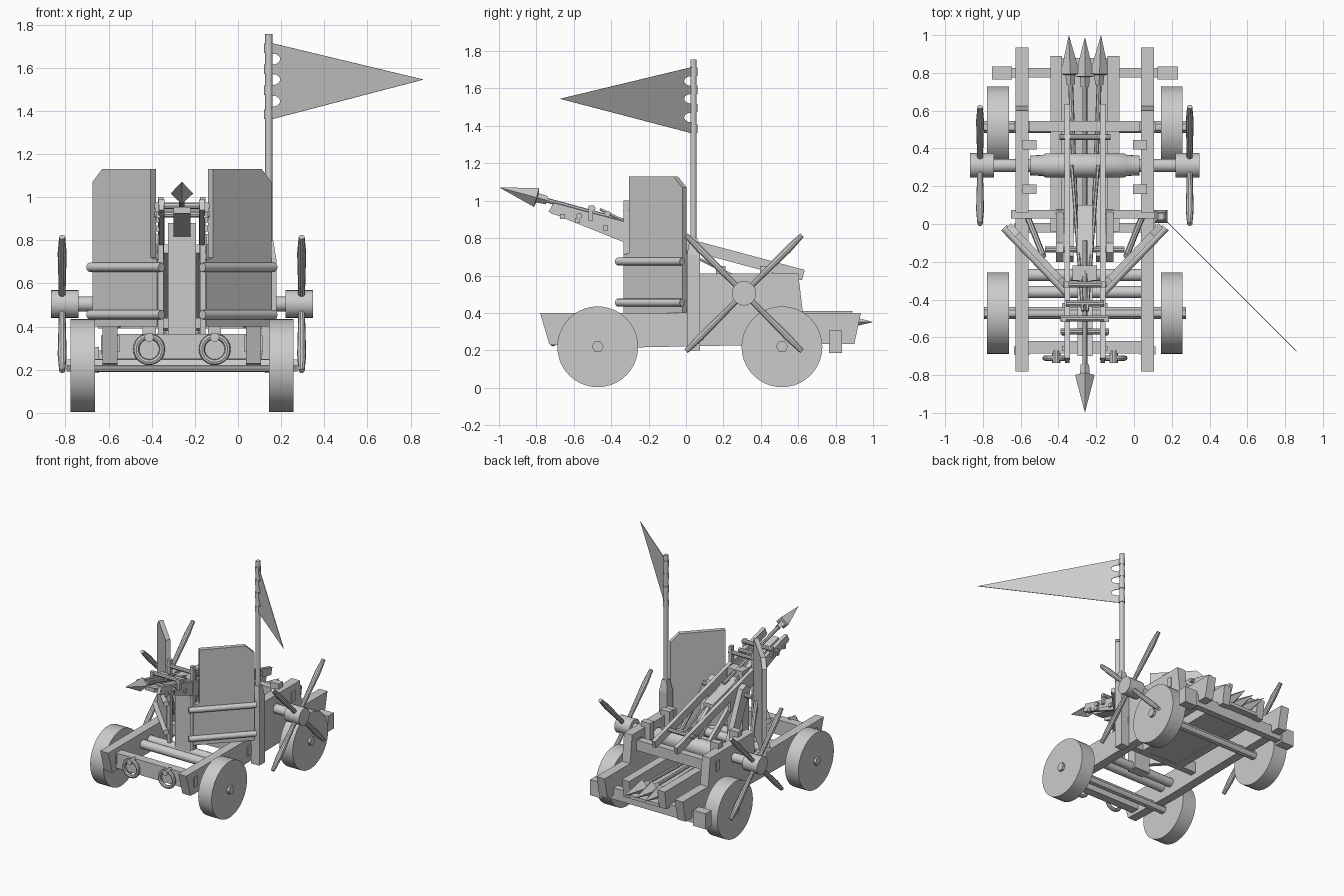
import bpy, bmesh, math
from mathutils import Vector

if "Cube" in bpy.data.objects:
    bpy.data.objects.remove(bpy.data.objects["Cube"])

CX = -0.26  # centre line of the cart
wood = bpy.data.materials.new("plain_grey")
wood.diffuse_color = (0.6, 0.6, 0.6, 1)
wood.use_nodes = True
wood.node_tree.nodes["Principled BSDF"].inputs["Base Color"].default_value = wood.diffuse_color


def finish(name, bm, smooth=False):
    bmesh.ops.recalc_face_normals(bm, faces=bm.faces)
    me = bpy.data.meshes.new(name)
    bm.to_mesh(me)
    bm.free()
    ob = bpy.data.objects.new(name, me)
    me.materials.append(wood)
    bpy.context.collection.objects.link(ob)
    if smooth:
        bpy.ops.object.select_all(action='DESELECT')
        ob.select_set(True)
        bpy.context.view_layer.objects.active = ob
        bpy.ops.object.shade_smooth_by_angle(angle=math.radians(35))
    return ob


def extrude(name, pts, vec):
    """Flat outline pushed along a vector."""
    bm = bmesh.new()
    f = bm.faces.new([bm.verts.new(p) for p in pts])
    r = bmesh.ops.extrude_face_region(bm, geom=[f])
    bmesh.ops.translate(bm, vec=vec, verts=[v for v in r["geom"] if isinstance(v, bmesh.types.BMVert)])
    return finish(name, bm)


def side(name, yz, x0, x1):
    return extrude(name, [(x0, y, z) for y, z in yz], (x1 - x0, 0, 0))


def box(name, x0, x1, y0, y1, z0, z1):
    return side(name, [(y0, z0), (y1, z0), (y1, z1), (y0, z1)], x0, x1)


def lathe(name, p, q, prof, seg=16, turn=0.0):
    """Profile of (position 0-1, radius) swept round the line from p to q."""
    p, q = Vector(p), Vector(q)
    rot = (q - p).to_track_quat('Z', 'Y')
    bm = bmesh.new()
    rings = []
    for t, r in prof:
        c = p.lerp(q, t)
        rings.append([bm.verts.new(c + rot @ Vector((r * math.cos(a), r * math.sin(a), 0)))
                      for a in (turn + 2 * math.pi * i / seg for i in range(seg))])
    for a, b in zip(rings, rings[1:]):
        for i in range(seg):
            j = (i + 1) % seg
            bm.faces.new((a[i], a[j], b[j], b[i]))
    bm.faces.new(rings[0])
    bm.faces.new(rings[-1])
    return finish(name, bm, seg > 6)


def rod(name, p, q, r, seg=12, r2=None):
    return lathe(name, p, q, [(0, r), (1, r if r2 is None else r2)], seg)


def cross(name, half, y, z, r, seg=12):
    return rod(name, (CX - half, y, z), (CX + half, y, z), r, seg)


def arrow(name, tip, direction, length):
    d = Vector(direction).normalized()
    tip = Vector(tip)
    lathe(name + "_head", tip, tip + d * 0.26,
          [(0, 0.001), (0.78, 0.052), (0.8, 0.026), (1, 0.022)], 4)
    rod(name + "_shaft", tip + d * 0.25, tip + d * length, 0.013, 8)


# axles, wheels and hub nuts
for end, y in (("front", -0.472), ("rear", 0.513)):
    cross(end + "_axle", 0.5, y, 0.22, 0.03)
    cross(end + "_axle_nuts", 0.535, y, 0.22, 0.032, 6)
    for s in (-1, 1):
        rod(end + "_wheel", (CX + s * 0.403, y, 0.219), (CX + s * 0.517, y, 0.219), 0.216, 40)

for s in (-1, 1):
    def X(d):
        return CX + s * d

    # chassis rail and raised winch cheek
    side("chassis_rail", [(-0.78, 0.4), (-0.73, 0.23), (-0.3, 0.215), (0.2, 0.225),
                          (0.83, 0.235), (0.90, 0.235), (0.935, 0.4)], X(0.298), X(0.367))
    side("winch_cheek", [(0.06, 0.4), (0.06, 0.61), (0.6, 0.61), (0.625, 0.4)], X(0.298), X(0.367))
    for y in (0.42, 0.185):
        box("cheek_block", X(0.255), X(0.33), y - 0.025, y + 0.025, 0.52, 0.65)
    # tenons showing through the sides
    for y, z in ((-0.67, 0.32), (-0.02, 0.31), (0.515, 0.52)):
        box("tenon", X(0.29), X(0.374), y - 0.022, y + 0.022, z - 0.038, z + 0.038)

    # winch hub and crossed handles
    rod("winch_hub", (X(0.48), 0.31, 0.505), (X(0.607), 0.31, 0.505), 0.065, 20)
    for k in (-1, 1):
        d = Vector((0, 0.31, 0.31 * k))
        c = Vector((X(0.555), 0.31, 0.505))
        lathe("winch_handle", c - d, c + d,
              [(0, 0.014), (0.12, 0.021), (0.4, 0.016), (0.6, 0.016), (0.88, 0.021), (1, 0.014)], 10)

    # slanted shield with its two rails
    a, b = Vector((X(0.415), -0.02, 0)), Vector((X(0.115), -0.335, 0))
    outline = [(0, 0.4), (0, 1.07), (0.15, 1.13), (0.9, 1.13), (0.9, 0.72), (1, 0.71), (1, 0.4)]
    n = Vector((s * 0.025, -0.024, 0)) * -1
    extrude("shield", [a.lerp(b, t) + Vector((0, 0, z)) for t, z in outline], n)
    for z in (0.675, 0.455):
        rod("shield_rail", (X(0.428), -0.02, z), (X(0.095), -0.365, z), 0.021)
    rod("shield_brace", (X(0.3), 0.03, 0.4), (X(0.22), -0.17, 0.72), 0.016, 8)

    # launcher beam, nose plate, struts
    side("launcher_beam", [(-0.71, 0.99), (0.635, 0.63), (0.62, 0.575), (0.57, 0.585), (-0.72, 0.93)],
         X(0.08), X(0.108))
    side("nose_plate", [(-0.71, 0.985), (-0.735, 0.94), (-0.3, 0.765), (-0.02, 0.655), (-0.02, 0.8)],
         X(0.082), X(0.106))
    box("front_strut", X(0.085), X(0.11), -0.335, -0.305, 0.36, 1.0)
    side("rear_leg", [(-0.2, 0.78), (-0.15, 0.83), (-0.1, 0.81), (0.08, 0.4), (0.0, 0.4)],
         X(0.112), X(0.152))
    side("lower_strut", [(-0.2, 0.74), (-0.17, 0.78), (0.33, 0.42), (0.3, 0.38)], X(0.06), X(0.085))
    for y in (-0.66, -0.58, -0.43):
        z = 0.93 - 0.27 * (y + 0.71)
        box("beam_peg", X(0.1), X(0.12), y - 0.013, y + 0.013, z - 0.013, z + 0.013)
    box("beam_cleat", X(0.1), X(0.125), -0.52, -0.497, 0.895, 0.975)
    # draw ropes from winch to nose
    rod("draw_rope", (X(0.07), 0.31, 0.57), (X(0.012), -0.46, 0.955), 0.009, 6)

    # ammunition bed sides
    side("bed_side", [(-0.04, 0.27), (-0.04, 0.41), (0.89, 0.41), (0.87, 0.27)], X(0.12), X(0.182))

    # hanging front rings with staples
    bm = bmesh.new()
    M, N = 24, 8
    g = [[bm.verts.new((X(0.152) + (0.06 + 0.014 * math.cos(v)) * math.cos(u), -0.71 + 0.014 * math.sin(v),
                        0.295 + (0.06 + 0.014 * math.cos(v)) * math.sin(u)))
          for v in (2 * math.pi * j / N for j in range(N))] for u in (2 * math.pi * i / M for i in range(M))]
    for i in range(M):
        for j in range(N):
            bm.faces.new((g[i][j], g[i - 1][j], g[i - 1][j - 1], g[i][j - 1]))
    finish("tow_ring", bm, True)
    rod("ring_staple", (X(0.152), -0.67, 0.35), (X(0.152), -0.735, 0.35), 0.022, 10)

# cross members
box("front_beam", CX - 0.3, CX + 0.3, -0.685, -0.62, 0.25, 0.365)
for y in (-0.27, -0.36):
    cross("deck_roller", 0.3, y, 0.31, 0.033)
box("middle_beam", CX - 0.39, CX + 0.375, 0.03, 0.075, 0.39, 0.44)
box("middle_beam_low", CX - 0.3, CX + 0.3, -0.045, 0.005, 0.27, 0.35)
box("cheek_beam", CX - 0.3, CX + 0.3, 0.49, 0.545, 0.47, 0.55)
box("tail_beam", CX - 0.49, CX + 0.49, 0.775, 0.825, 0.2, 0.29)
for s in (-1, 1):
    box("tail_beam_end", CX + s * 0.385, CX + s * 0.492, 0.765, 0.835, 0.185, 0.305)
box("bed_floor", CX - 0.125, CX + 0.125, -0.04, 0.88, 0.275, 0.3)

# winch shaft and drum
cross("winch_shaft", 0.5, 0.31, 0.505, 0.035, 16)
lathe("winch_drum", (CX - 0.29, 0.31, 0.505), (CX + 0.29, 0.31, 0.505),
      [(0, 0.052), (0.12, 0.056), (0.14, 0.064), (0.86, 0.064), (0.88, 0.056), (1, 0.052)], 20)

# launcher post, tray and rods
box("launcher_post", CX - 0.065, CX + 0.065, -0.3, -0.22, 0.28, 0.88)
side("launcher_tray", [(-0.7, 0.955), (0.1, 0.74), (0.1, 0.71), (-0.7, 0.925)], CX - 0.04, CX + 0.04)
for y, z, h in ((-0.5, 0.96, 0.128), (-0.57, 0.92, 0.128), (-0.42, 0.93, 0.1), (-0.135, 0.755, 0.21),
                (0.46, 0.655, 0.135), (-0.32, 0.95, 0.115)):
    cross("launcher_rod", h, y, z, 0.016, 10)

# loaded bolt and spare bolts in the bed
arrow("loaded_bolt", (CX, -0.995, 1.07), (0, 1, -0.27), 0.94)
for dx, y in ((-0.085, 0.997), (0, 0.985), (0.085, 0.997)):
    arrow("spare_bolt", (CX + dx, y, 0.352), (-dx * 0.45, -1, 0.0), 1.0)

# flag pole in its square socket
px, py = 0.143, 0.04
lathe("pole_socket", (px, py, 0.2), (px, py, 0.8),
      [(0, 0.049), (0.85, 0.049), (1, 0.028)], 4, math.pi / 4)
rod("flag_pole", (px, py, 0.7), (px, py, 1.755), 0.017)
# pennant with scalloped holes next to the pole
outline = [(0.012, 1.36), (0.72, 1.545), (0.012, 1.715)]
for zc in (1.64, 1.545, 1.445):
    outline += [(0.02 + 0.038 * math.sin(t), zc + 0.026 * math.cos(t))
                for t in (math.pi * i / 6 for i in range(7))]
k = math.sqrt(0.5)
extrude("pennant", [(px + u - 0.005, py - u + 0.005, z) for u, z in outline], (0.004 * k, 0.004 * k, 0))
for z in (1.385, 1.495, 1.593, 1.69):
    rod("flag_tie", (px, py, z - 0.022), (px, py, z + 0.022), 0.022)
